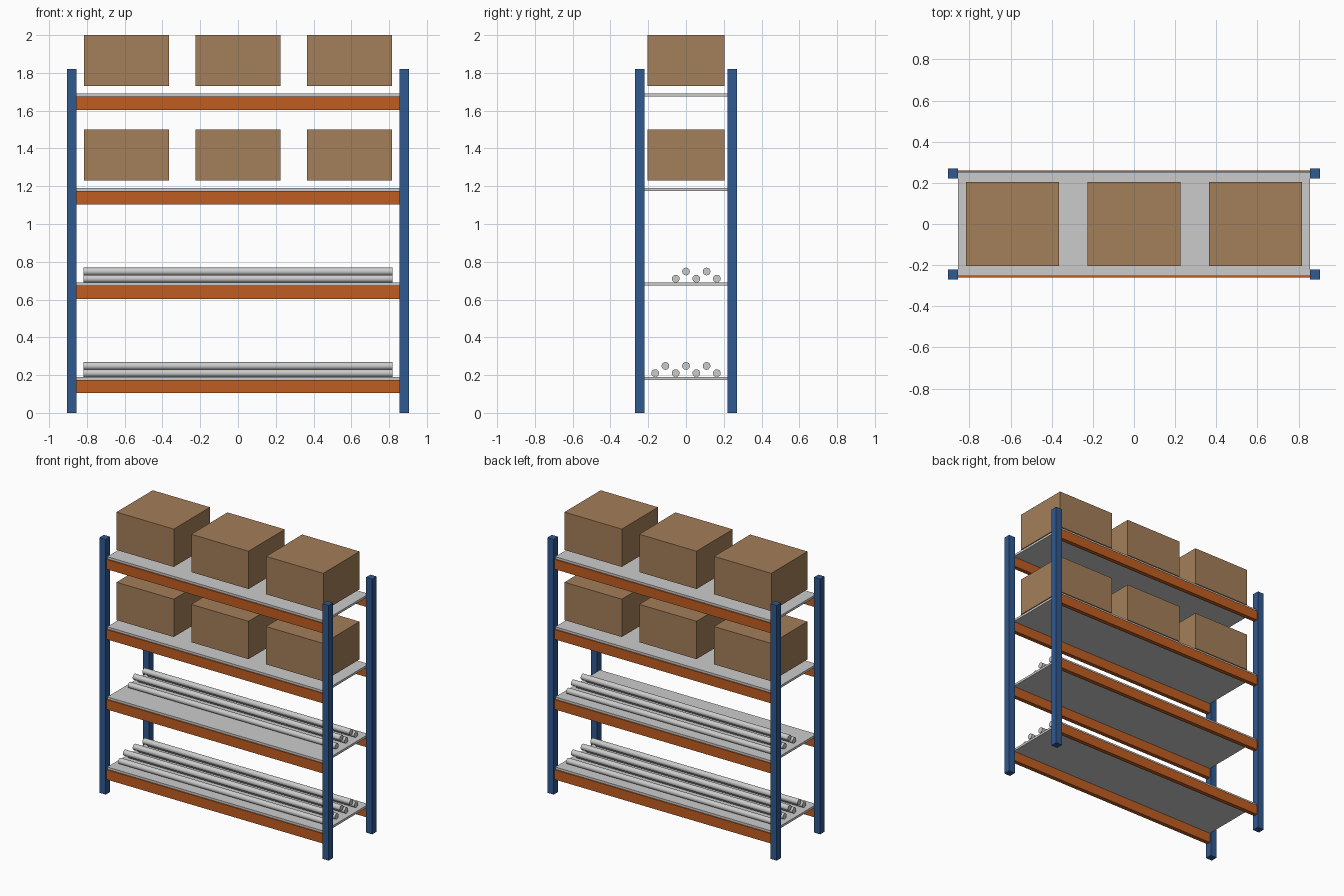
import bpy
from math import pi

if "Cube" in bpy.data.objects:
    bpy.data.objects.remove(bpy.data.objects["Cube"])


def material(name, color):
    m = bpy.data.materials.new(name)
    m.diffuse_color = color
    m.use_nodes = True
    m.node_tree.nodes["Principled BSDF"].inputs["Base Color"].default_value = m.diffuse_color
    return m


BLUE = material("blue_paint", (0.03, 0.10, 0.28, 1))
ORANGE = material("orange_paint", (0.53, 0.11, 0.015, 1))
CARD = material("cardboard", (0.37, 0.21, 0.10, 1))


def box(name, center, size, mat=None):
    bpy.ops.mesh.primitive_cube_add(size=1, location=center)
    o = bpy.context.object
    o.name = name
    o.scale = size
    bpy.ops.object.transform_apply(location=False, rotation=False, scale=True)
    if mat:
        o.data.materials.append(mat)


def pipe(name, y, z):
    bpy.ops.mesh.primitive_cylinder_add(vertices=16, radius=0.0205, depth=1.634,
                                        location=(0, y, z), rotation=(0, pi / 2, 0))
    o = bpy.context.object
    o.name = name
    bpy.ops.object.shade_smooth_by_angle()


# Four corner uprights
for sx in (-1, 1):
    for sy in (-1, 1):
        box("upright", (sx * 0.88, sy * 0.245, 0.91), (0.05, 0.05, 1.82), BLUE)

# Four levels: shelf panel on a front and back beam
levels = [0.19, 0.69, 1.19, 1.69]
for top in levels:
    box("shelf_panel", (0, 0, top - 0.008), (1.71, 0.504, 0.016))
    for name, sy in (("front_beam", -1), ("back_beam", 1)):
        box(name, (0, sy * 0.245, top - 0.051), (1.71, 0.03, 0.07), ORANGE)

# Cartons on the two upper levels
for top in levels[2:]:
    for x in (-0.59, 0, 0.59):
        box("carton", (x, 0, top + 0.175), (0.452, 0.408, 0.27), CARD)

# Stacked pipes on the two lower levels, second stack is shorter
for top, start in ((levels[0], -3), (levels[1], -1)):
    for i in range(start, 4):
        upper = i % 2 == 0
        pipe("pipe", i * 0.0545, top + (0.0585 if upper else 0.0205))
